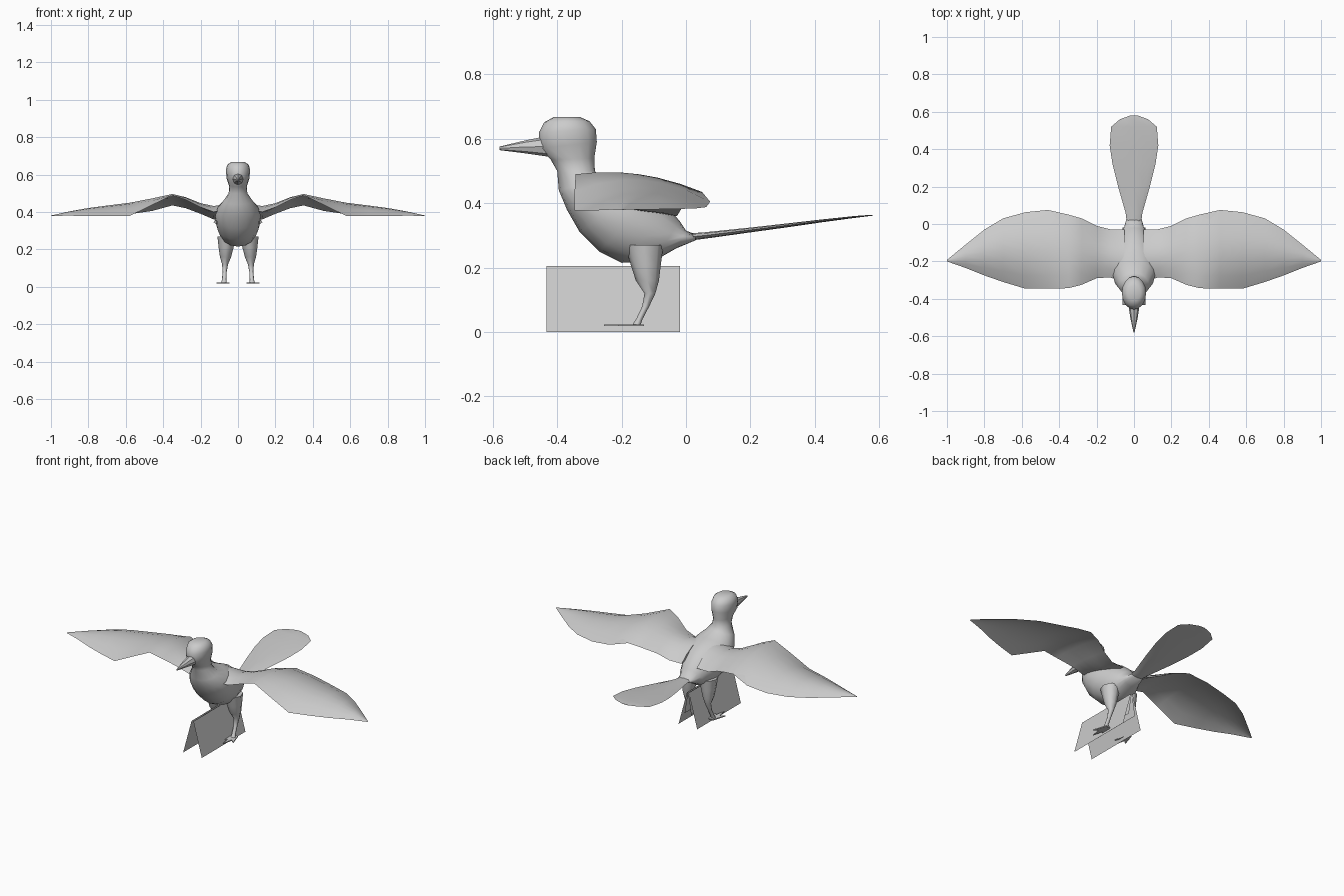
import bpy, math
from mathutils import Vector as V

cube = bpy.data.objects.get("Cube")
if cube:
    bpy.data.objects.remove(cube)

grey = bpy.data.materials.new("plain grey")
grey.use_nodes = True
grey.diffuse_color = (0.6, 0.6, 0.6, 1)
grey.node_tree.nodes["Principled BSDF"].inputs["Base Color"].default_value = (0.6, 0.6, 0.6, 1)


def make(name, verts, faces, smooth=50):
    mesh = bpy.data.meshes.new(name)
    mesh.from_pydata([tuple(v) for v in verts], [], faces)
    mesh.materials.append(grey)
    obj = bpy.data.objects.new(name, mesh)
    bpy.context.collection.objects.link(obj)
    bpy.ops.object.select_all(action="DESELECT")
    obj.select_set(True)
    bpy.context.view_layer.objects.active = obj
    bpy.ops.object.mode_set(mode="EDIT")
    bpy.ops.mesh.select_all(action="SELECT")
    bpy.ops.mesh.normals_make_consistent(inside=False)
    bpy.ops.object.mode_set(mode="OBJECT")
    if smooth:
        bpy.ops.object.shade_smooth_by_angle(angle=math.radians(smooth))
    return obj


def loft(name, rings, smooth=50):
    n = len(rings[0])
    verts = [p for ring in rings for p in ring]
    faces = [(i * n + j, i * n + (j + 1) % n, (i + 1) * n + (j + 1) % n, (i + 1) * n + j)
             for i in range(len(rings) - 1) for j in range(n)]
    faces += [tuple(range(n)), tuple(range(len(verts) - n, len(verts)))]
    return make(name, verts, faces, smooth)


def oval(front, back, half_width, x=0, sides=16):
    """Ring between two (y, z) points on the side outline."""
    a, b = V((x, *front)), V((x, *back))
    mid, up = (a + b) / 2, (a - b) / 2
    turns = [2 * math.pi * k / sides for k in range(sides)]
    return [mid + up * math.cos(t) + V((half_width * math.sin(t), 0, 0)) for t in turns]


# Head, neck and torso: belly-side point, back-side point, half width
body = [
    ((-.41, .668), (-.33, .668), .035), ((-.44, .652), (-.30, .655), .057),
    ((-.457, .62), (-.28, .63), .065), ((-.455, .57), (-.277, .59), .061),
    ((-.42, .535), (-.285, .54), .047), ((-.40, .50), (-.283, .50), .05),
    ((-.395, .44), (-.26, .475), .08), ((-.37, .38), (-.20, .46), .11),
    ((-.33, .31), (-.15, .445), .122), ((-.27, .25), (-.10, .42), .117),
    ((-.20, .215), (-.05, .38), .10), ((-.10, .22), (-.02, .345), .075),
    ((-.03, .26), (0, .315), .052), ((.03, .285), (.03, .303), .04),
]
loft("body", [oval(*r) for r in body], 80)

# Beak
loft("beak", [oval((-.43, .545), (-.44, .607), .03, sides=8),
              oval((-.50, .555), (-.50, .595), .02, sides=8),
              oval((-.58, .565), (-.58, .576), .003, sides=8)], 40)

# Fan-shaped flat tail: distance back, half width, height, thickness
tail = [(-.02, .035, .292, .024), (.06, .045, .300, .02), (.2, .085, .317, .015), (.32, .115, .332, .012),
        (.42, .13, .345, .009), (.52, .122, .357, .006), (.56, .075, .361, .004), (.58, .02, .362, .002)]
loft("tail", [oval((y, z - t / 2), (y, z + t / 2), w, sides=8) for y, w, z, t in tail], 60)

# Wing stations: x, leading y, trailing y, leading z, middle z, trailing z, thickness
wing = [
    (.05, -.31, -.03, .42, .44, .36, .06), (.13, -.285, -.028, .40, .43, .36, .05),
    (.20, -.29, -.01, .425, .445, .39, .03), (.28, -.325, .03, .465, .475, .42, .02),
    (.35, -.343, .05, .49, .49, .435, .014), (.46, -.346, .075, .437, .472, .405, .012),
    (.58, -.346, .063, .378, .449, .388, .01), (.70, -.31, .03, .378, .434, .384, .008),
    (.80, -.275, -.03, .378, .421, .382, .006), (.90, -.235, -.11, .38, .403, .381, .004),
    (1.0, -.20, -.192, .379, .381, .38, .002),
]
steps = [0, .17, .35, .5, .65, .83, 1]


def section(side, x, y0, y1, z0, zm, z1, thick):
    def height(t):
        return z0 * (1 - t) * (1 - 2 * t) + zm * 4 * t * (1 - t) + z1 * t * (2 * t - 1)
    top = [V((side * x, y0 + (y1 - y0) * t, height(t))) for t in steps]
    low = [p - V((0, 0, thick * math.sin(math.pi * t))) for p, t in zip(top, steps)][1:-1]
    return top + low[::-1]


# Leg path: y, z, radius along y, radius along x
leg = [(-.13, .27, .06, .05), (-.125, .21, .047, .04), (-.12, .16, .036, .03), (-.112, .12, .017, .016),
       (-.125, .08, .011, .011), (-.145, .04, .010, .012), (-.155, .02, .013, .014)]

for side, word in ((1, "left"), (-1, "right")):
    loft(word + "_wing", [section(side, *s) for s in wing], 60)
    loft(word + "_leg", [oval((y - r, z), (y + r, z), w, side * (.06 + .06 * (.27 - z)), 8)
                         for y, z, r, w in leg], 70)
    # Flat foot with three toes
    outline = [(.06, -.13), (.09, -.13), (.115, -.21), (.09, -.19), (.078, -.255), (.066, -.19), (.045, -.22)]
    loft(word + "_foot", [[(side * x, y, z) for x, y in outline] for z in (.018, .024)], 0)

    # Leaning flat sheets that meet in a ridge under the body
    for name, y0, y1, foot_x, top_x, z0, z1 in (("outer_sheet", -.433, -.018, .062, .006, 0, .205),
                                                ("inner_sheet", -.33, -.018, .022, .002, .075, .2)):
        make(word + "_" + name, [(side * foot_x, y0, z0), (side * foot_x, y1, z0),
                                 (side * top_x, y1, z1), (side * top_x, y0, z1)], [(0, 1, 2, 3)], 0)
